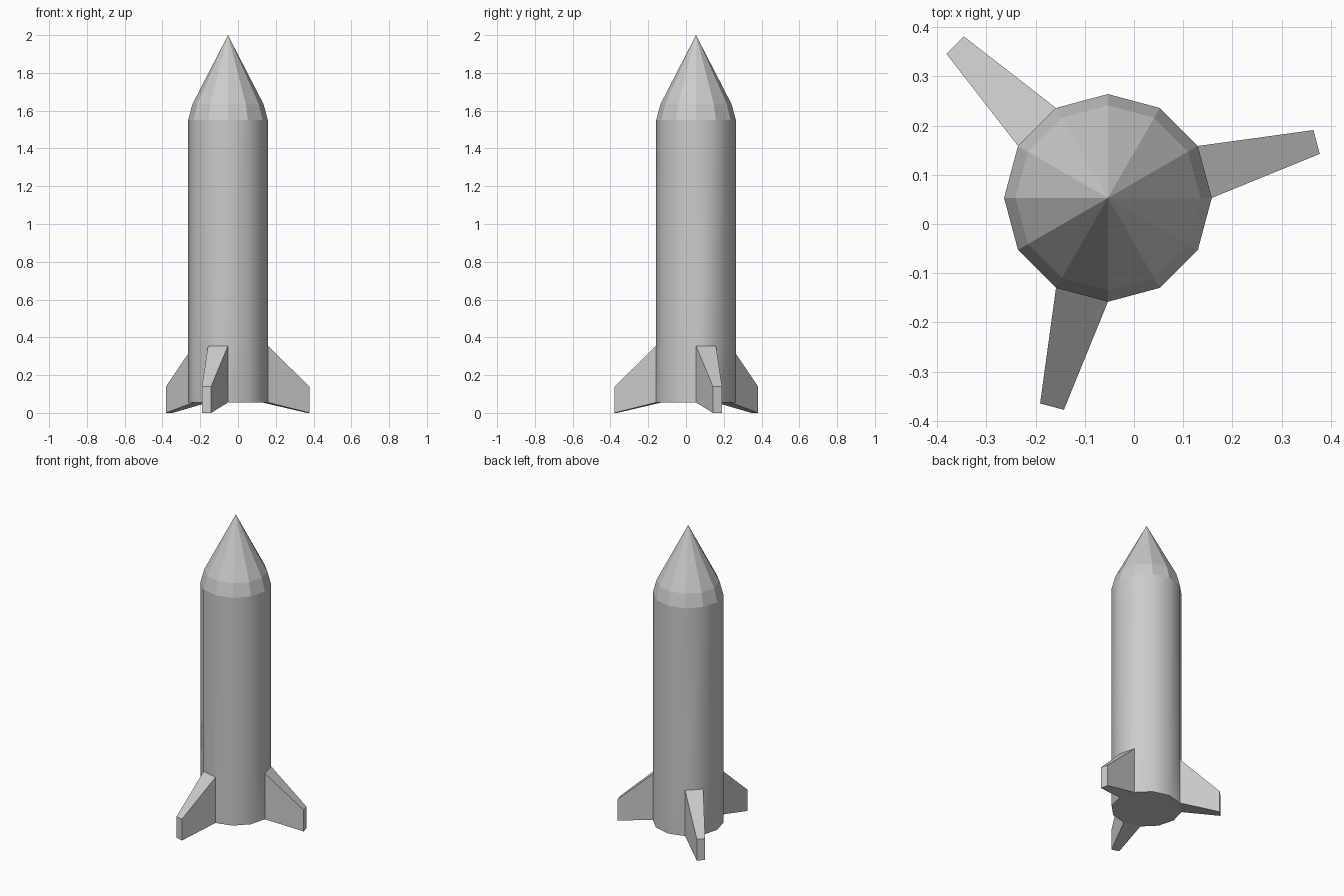
import bpy
from math import cos, sin, pi

if "Cube" in bpy.data.objects:
    bpy.data.objects.remove(bpy.data.objects["Cube"])

CX, CY = -0.053, 0.053      # axis of the rocket
SIDES, R = 12, 0.211
STEP = 2 * pi / SIDES
FIN_SIDES = (0, 4, 8)       # body sides that carry a fin


def point(radius, angle, z):
    return (CX + radius * cos(angle), CY + radius * sin(angle), z)


def ring(radius, z):
    return [point(radius, i * STEP, z) for i in range(SIDES)]


def band(row, i):
    a, b = row * SIDES, (row + 1) * SIDES
    j = (i + 1) % SIDES
    return (a + i, a + j, b + j, b + i)


def make(name, verts, faces):
    mesh = bpy.data.meshes.new(name)
    mesh.from_pydata(verts, [], faces)
    mesh.update()
    obj = bpy.data.objects.new(name, mesh)
    bpy.context.collection.objects.link(obj)
    return obj


# Body tube: smooth sides, flat base, open where fins join and under the nose
verts = ring(R, 0.055) + ring(R, 0.355) + ring(R, 1.55)
faces = [tuple(reversed(range(SIDES)))]
faces += [band(0, i) for i in range(SIDES) if i not in FIN_SIDES]
faces += [band(1, i) for i in range(SIDES)]
body = make("body", verts, faces)
bpy.context.view_layer.objects.active = body
body.select_set(True)
bpy.ops.object.shade_smooth_by_angle(angle=0.7)

# Faceted nose cone: short shoulder, then a point
verts = ring(R, 1.55) + ring(0.188, 1.635) + [(CX, CY, 2.0)]
faces = [band(0, i) for i in range(SIDES)]
faces += [(SIDES + i, SIDES + (i + 1) % SIDES, 2 * SIDES) for i in range(SIDES)]
make("nose_cone", verts, faces)

# Swept fins, tapering outward from one body side each
for n, side in enumerate(FIN_SIDES):
    mid = (side + 0.5) * STEP

    def tip(width, z):
        x, y, _ = point(0.439, mid, z)
        return (x - width * sin(mid), y + width * cos(mid), z)

    a, b = side * STEP, (side + 1) * STEP
    verts = [point(R, a, 0.055), point(R, b, 0.055),
             point(R, b, 0.355), point(R, a, 0.355),
             tip(-0.025, 0), tip(0.025, 0), tip(0.025, 0.14), tip(-0.025, 0.14)]
    make(f"fin_{n + 1}", verts,
         [(4, 5, 6, 7), (0, 1, 5, 4), (1, 2, 6, 5), (2, 3, 7, 6), (3, 0, 4, 7)][:1]
         + [(1, 5, 4, 0)[::-1], (2, 6, 5, 1)[::-1], (3, 7, 6, 2)[::-1], (0, 4, 7, 3)[::-1]])
